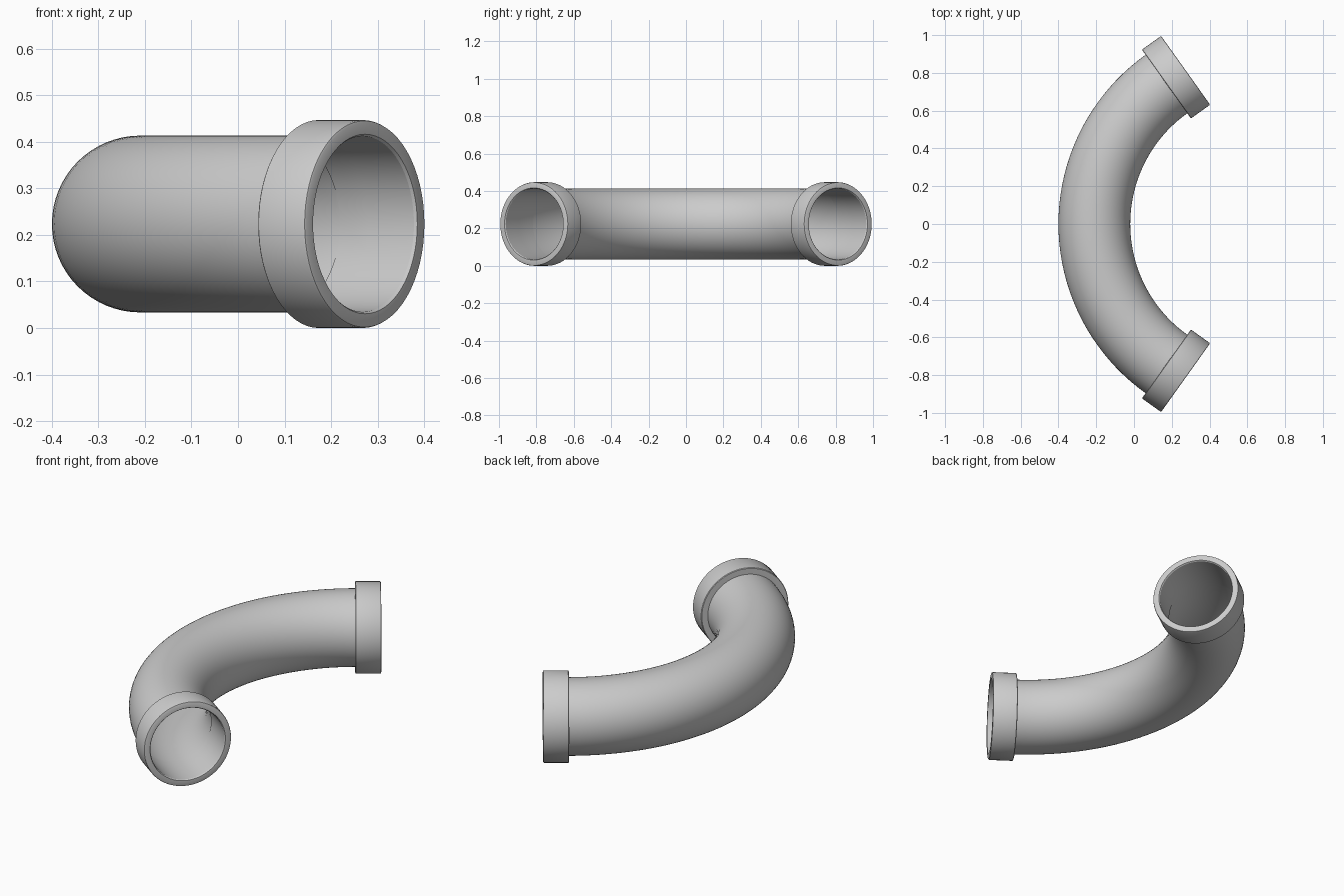
import bpy, bmesh, math
from mathutils import Vector

if "Cube" in bpy.data.objects:
    bpy.data.objects.remove(bpy.data.objects["Cube"])

SIDES = 64
PIPE_R, BORE_R, COLLAR_R = 0.190, 0.188, 0.2235
BEND_R, HALF = 0.91, math.radians(54.5)
COLLAR_LEN = 0.125
START_X, Z = -0.21, COLLAR_R
ARC = BEND_R * HALF


def frame(s):
    """Point and outward direction on the centreline at signed length s."""
    a = max(-HALF, min(HALF, s / BEND_R))
    extra = s - a * BEND_R
    sign = 1 if a >= 0 else -1
    p = Vector((START_X + BEND_R * (1 - math.cos(a)), BEND_R * math.sin(a), Z))
    p += Vector((math.sin(a), math.cos(a), 0)) * extra
    return p, Vector((-math.cos(a), math.sin(a), 0))


def sweep(name, profile, closed=False):
    """Skin circular rings given as (length along path, radius)."""
    bm = bmesh.new()
    rings = []
    for s, r in profile:
        p, side = frame(s)
        rings.append([bm.verts.new(p + side * (r * math.cos(t)) + Vector((0, 0, r * math.sin(t))))
                      for t in (2 * math.pi * i / SIDES for i in range(SIDES))])
    pairs = list(zip(rings, rings[1:]))
    if closed:
        pairs.append((rings[-1], rings[0]))
    for a, b in pairs:
        for i in range(SIDES):
            j = (i + 1) % SIDES
            bm.faces.new((a[i], a[j], b[j], b[i]))
    bmesh.ops.recalc_face_normals(bm, faces=bm.faces)
    mesh = bpy.data.meshes.new(name)
    bm.to_mesh(mesh)
    bm.free()
    ob = bpy.data.objects.new(name, mesh)
    bpy.context.collection.objects.link(ob)
    bpy.ops.object.select_all(action='DESELECT')
    bpy.context.view_layer.objects.active = ob
    ob.select_set(True)
    bpy.ops.object.shade_smooth_by_angle(angle=math.radians(30))
    return ob


# curved pipe wall
N = 40
sweep("bent_pipe", [(-ARC + 2 * ARC * i / N, PIPE_R) for i in range(N + 1)])

# end collars: raised sleeve, softened rim, thin inner lining
for name, sign in (("front_collar", -1), ("back_collar", 1)):
    end = ARC + COLLAR_LEN
    b = 0.006
    prof = [(ARC - 0.10, BORE_R), (ARC - 0.05, BORE_R), (ARC, BORE_R),
            (end - b, BORE_R + 0.001), (end, BORE_R + 0.005),
            (end, COLLAR_R - b), (end - b * 0.3, COLLAR_R - b * 0.3), (end - b, COLLAR_R),
            (ARC + 0.003, COLLAR_R), (ARC, COLLAR_R - 0.003),
            (ARC, PIPE_R - 0.0005), (ARC - 0.05, PIPE_R - 0.0005), (ARC - 0.10, PIPE_R - 0.0005)]
    sweep(name, [(s * sign, r) for s, r in prof], closed=True)
